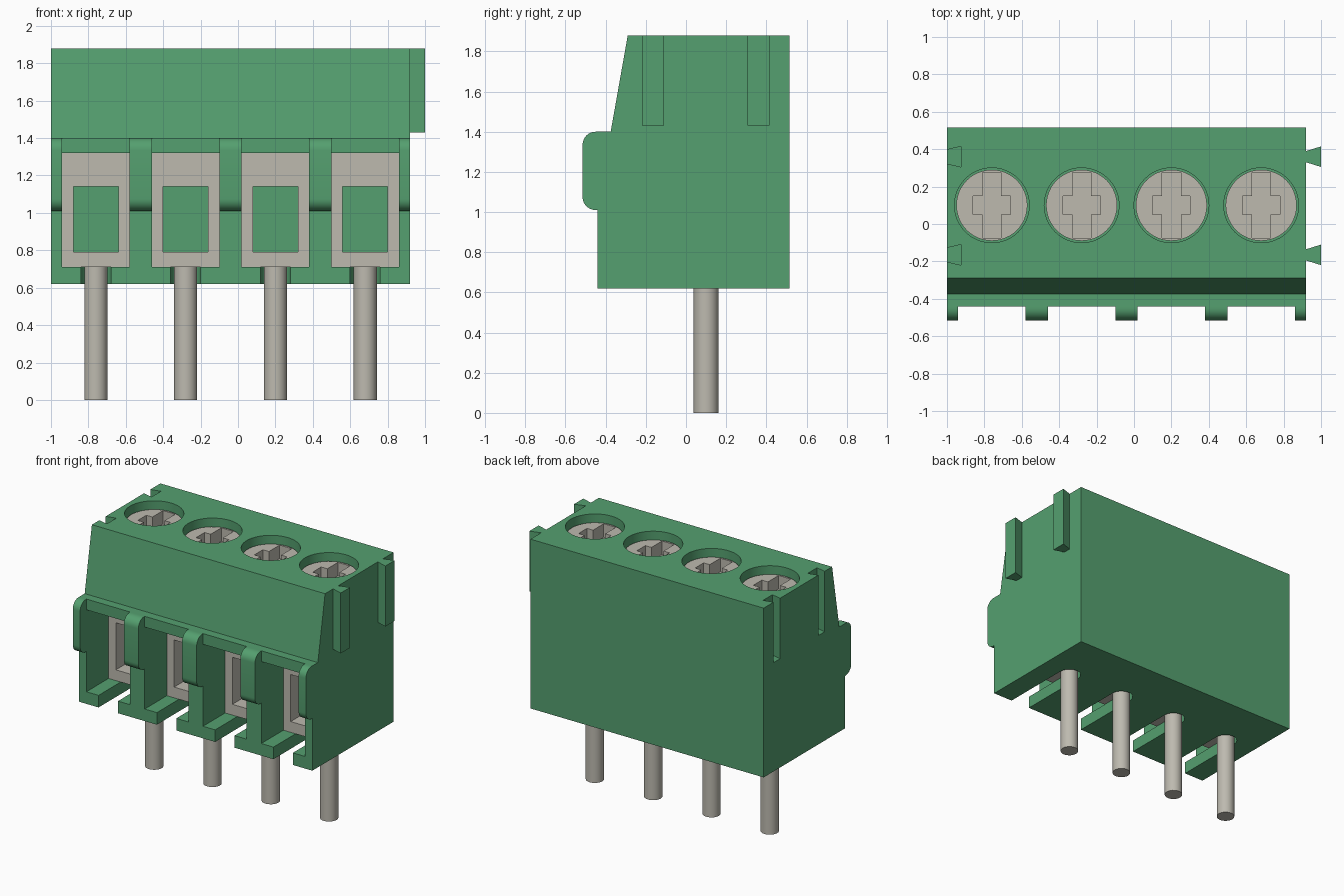
import bpy, bmesh
from math import pi, sin, cos, radians

cube = bpy.data.objects.get("Cube")
if cube:
    bpy.data.objects.remove(cube, do_unlink=True)


def material(name, rgb):
    m = bpy.data.materials.new(name)
    m.use_nodes = True
    m.diffuse_color = (*rgb, 1)
    m.node_tree.nodes["Principled BSDF"].inputs["Base Color"].default_value = (*rgb, 1)
    return m


GREEN = material("green plastic", (0.09, 0.35, 0.16))
METAL = material("grey metal", (0.51, 0.49, 0.43))


def prism(name, points, axis, lo, hi, mat):
    """Extrude a 2D profile along x (points are y, z) or z (points are x, y)."""
    place = (lambda p, t: (t, *p)) if axis == "x" else (lambda p, t: (*p, t))
    bm = bmesh.new()
    face = bm.faces.new([bm.verts.new(place(p, lo)) for p in points])
    new = bmesh.ops.extrude_face_region(bm, geom=[face])["geom"]
    shift = place((0, 0), hi - lo)
    bmesh.ops.translate(bm, vec=shift, verts=[v for v in new if isinstance(v, bmesh.types.BMVert)])
    bmesh.ops.recalc_face_normals(bm, faces=bm.faces)
    mesh = bpy.data.meshes.new(name)
    bm.to_mesh(mesh)
    bm.free()
    mesh.materials.append(mat)
    ob = bpy.data.objects.new(name, mesh)
    bpy.context.collection.objects.link(ob)
    return ob


def box(name, x, y, z, mat):
    pts = [(x[0], y[0]), (x[1], y[0]), (x[1], y[1]), (x[0], y[1])]
    return prism(name, pts, "z", *z, mat)


def arc(cx, cy, r, start, end, n):
    angles = [radians(start + (end - start) * i / n) for i in range(n + 1)]
    return [(cx + r * cos(a), cy + r * sin(a)) for a in angles]


def cylinder(name, x, y, r, lo, hi, mat, n=48):
    return prism(name, arc(x, y, r, 0, 360, n)[:-1], "z", lo, hi, mat)


def activate(ob):
    bpy.ops.object.select_all(action="DESELECT")
    ob.select_set(True)
    bpy.context.view_layer.objects.active = ob


def cut(ob, cutter):
    mod = ob.modifiers.new("cut", "BOOLEAN")
    mod.operation, mod.solver, mod.object = "DIFFERENCE", "EXACT", cutter
    activate(ob)
    bpy.ops.object.modifier_apply(modifier=mod.name)
    bpy.data.objects.remove(cutter, do_unlink=True)


def smooth(ob):
    activate(ob)
    bpy.ops.object.shade_smooth_by_angle(angle=radians(30))


LEFT, RIGHT = -1.0, 0.92
BOTTOM, FLOOR, TOP = 0.62, 0.71, 1.88
FRONT, BACK = -0.44, 0.515
PITCH, HALF = 0.48, 0.18
AXIS_Y = 0.10
centres = [-0.76 + PITCH * i for i in range(4)]

# Housing with a sloped upper front
profile = [(BACK, BOTTOM), (BACK, TOP), (-0.29, TOP), (-0.375, 1.40),
           (FRONT, 1.40), (FRONT, BOTTOM)]
housing = prism("housing", profile, "x", LEFT, RIGHT, GREEN)

for i, x in enumerate(centres, 1):
    # Wire chamber, pin slot in its floor, and screw well
    cut(housing, box("chamber", (x - HALF, x + HALF), (-0.6, 0.38), (FLOOR, 1.32), GREEN))
    slot = [(x - 0.08, -0.6), (x + 0.08, -0.6)] + arc(x, AXIS_Y, 0.08, 0, 180, 16)
    cut(housing, prism("slot", slot, "z", 0.5, 0.8, GREEN))
    cut(housing, cylinder("well", x, AXIS_Y, 0.20, 1.66, 2, GREEN))

    # Clamp frame with a square wire opening
    clamp = box(f"clamp_{i}", (x - HALF, x + HALF), (-0.18, 0.38), (FLOOR, 1.32), METAL)
    cut(clamp, box("opening", (x - 0.12, x + 0.12), (-0.3, 0.5), (0.79, 1.14), METAL))

    # Screw with a cross recess
    screw = cylinder(f"screw_{i}", x, AXIS_Y, 0.19, 1.66, 1.82, METAL)
    for w, d in ((0.05, 0.175), (0.10, 0.05)):
        cut(screw, box("recess", (x - w, x + w), (AXIS_Y - d, AXIS_Y + d), (1.72, 2), METAL))
    smooth(screw)

    # Solder pin
    smooth(cylinder(f"pin_{i}", x, AXIS_Y, 0.062, 0, FLOOR, METAL, 32))

# Dovetail joints: tongues on one end, grooves on the other
for i, y in enumerate((-0.165, 0.36), 1):
    def dovetail(root, tip):
        return [(root, y - 0.03), (tip, y - 0.055), (tip, y + 0.055), (root, y + 0.03)]
    prism(f"dovetail_tongue_{i}", dovetail(RIGHT, 1.0), "z", 1.43, TOP, GREEN)
    groove = [(LEFT - 0.01, y - 0.035), (LEFT + 0.075, y - 0.055),
              (LEFT + 0.075, y + 0.055), (LEFT - 0.01, y + 0.035)]
    cut(housing, prism("groove", groove, "z", 1.43, 2, GREEN))
smooth(housing)

# Rounded ribs on the walls between chambers
rib = [(FRONT, 1.40)] + arc(-0.45, 1.335, 0.065, 90, 180, 8)
rib += arc(-0.45, 1.075, 0.065, 180, 270, 8) + [(FRONT, 1.01)]
starts = [LEFT] + [x + HALF for x in centres]
ends = [x - HALF for x in centres] + [RIGHT]
for i, (a, b) in enumerate(zip(starts, ends), 1):
    smooth(prism(f"front_rib_{i}", rib, "x", a, b, GREEN))
